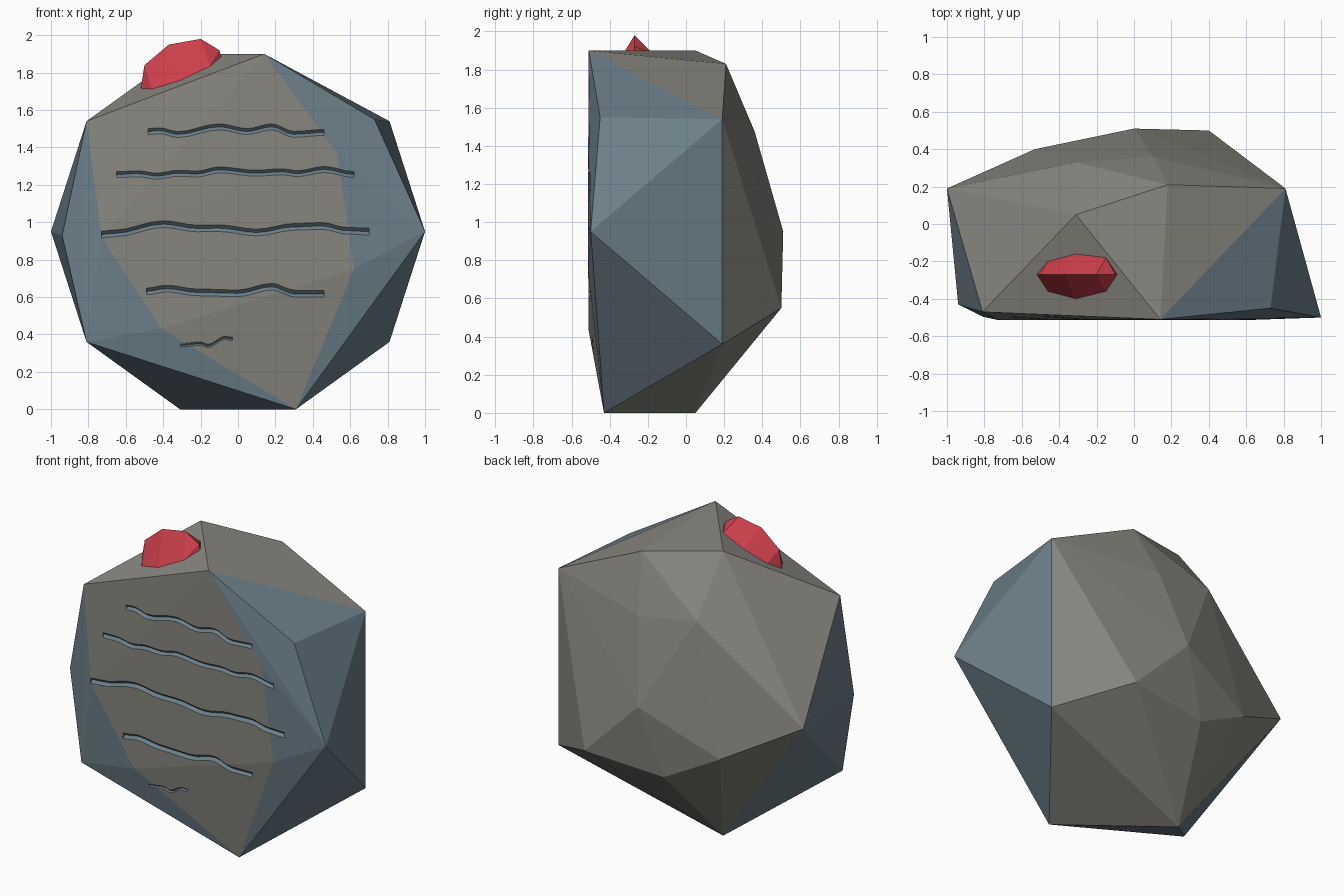
import bpy, bmesh, math
from mathutils import Vector
from mathutils.bvhtree import BVHTree

if "Cube" in bpy.data.objects:
    bpy.data.objects.remove(bpy.data.objects["Cube"])


def material(name, rgb):
    m = bpy.data.materials.new(name)
    m.diffuse_color = (*rgb, 1)
    m.use_nodes = True
    m.node_tree.nodes["Principled BSDF"].inputs["Base Color"].default_value = m.diffuse_color
    return m


stone = material("stone", (0.24, 0.235, 0.21))
slate = material("slate", (0.15, 0.21, 0.25))
red = material("red_crystal", (0.6, 0.05, 0.07))


def hull(bm, points):
    verts = [bm.verts.new(p) for p in points]
    res = bmesh.ops.convex_hull(bm, input=verts)
    loose = {g for g in res["geom_interior"] + res["geom_unused"]
             if isinstance(g, bmesh.types.BMVert)}
    bmesh.ops.delete(bm, geom=[v for v in loose if v.is_valid], context="VERTS")
    bmesh.ops.recalc_face_normals(bm, faces=bm.faces)


def finish(bm, name, mats):
    me = bpy.data.meshes.new(name)
    bm.to_mesh(me)
    bm.free()
    ob = bpy.data.objects.new(name, me)
    bpy.context.collection.objects.link(ob)
    for m in mats:
        me.materials.append(m)
    return ob


# Boulder: outline of the grey front panel, then side ring and domed back
panel = [(0.14, -0.51, 1.90), (0.53, -0.513, 1.37), (0.62, -0.513, 0.75),
         (0.31, -0.43, 0), (-0.41, -0.51, 0.43), (-0.73, -0.513, 0.92),
         (-0.81, -0.47, 1.54)]
sides = [(1, -0.50, 0.95), (0.73, -0.45, 1.55), (-0.94, -0.43, 0.93),
         (-0.81, -0.495, 0.36), (-1, 0.19, 0.95), (-0.31, 0.05, 1.90),
         (0.81, 0.19, 1.54), (0.81, 0.19, 0.36), (-0.31, 0.05, 0)]
back = [(0, 0.51, 0.95), (0.18, 0.21, 1.83), (0.10, 0.36, 1.475),
        (-0.31, 0.33, 1.54), (-0.53, 0.40, 0.70), (-0.15, 0.45, 0.50),
        (0.40, 0.50, 0.55), (0.077, 0.31, 0.32)]
bm = bmesh.new()
hull(bm, panel + sides + back)
corners = [Vector(p) for p in panel]


def on_panel(v):
    return any((v.co - c).length < 1e-4 for c in corners)


for f in bm.faces:
    c = f.calc_center_median()
    side = c.y < -0.01 and (c.z < 1.4 or (c.x > 0.4 and c.y < -0.2))
    under = c.z < 0.2 and c.y > -0.15
    f.material_index = int(side and not under and not all(map(on_panel, f.verts)))
bvh = BVHTree.FromBMesh(bm)
boulder = finish(bm, "boulder", [stone, slate])

# Wavy V-shaped grooves cut in the front: half width and (x, z) path
grooves = [
    (0.016, [(-0.48, 1.485), (-0.42, 1.49), (-0.32, 1.47), (-0.10, 1.51),
             (0.05, 1.485), (0.18, 1.51), (0.30, 1.47), (0.46, 1.48)]),
    (0.016, [(-0.65, 1.255), (-0.54, 1.26), (-0.43, 1.247), (-0.32, 1.262), (-0.22, 1.258),
             (-0.10, 1.28), (0.10, 1.262), (0.23, 1.27), (0.32, 1.26), (0.46, 1.282), (0.62, 1.255)]),
    (0.018, [(-0.73, 0.935), (-0.66, 0.94), (-0.40, 0.99), (-0.22, 0.967),
             (-0.10, 0.968), (0.10, 0.945), (0.30, 0.975), (0.45, 0.98), (0.58, 0.955), (0.70, 0.95)]),
    (0.018, [(-0.49, 0.63), (-0.38, 0.645), (-0.22, 0.625), (0, 0.62),
             (0.18, 0.655), (0.31, 0.615), (0.46, 0.615)]),
    (0.009, [(-0.31, 0.34), (-0.20, 0.35), (-0.16, 0.337), (-0.07, 0.38), (-0.03, 0.375)]),
]
bm = bmesh.new()
for w, path in grooves:
    pts = []
    for (x0, z0), (x1, z1) in zip(path, path[1:]):
        for k in range(4):
            t = k / 4
            pts.append((x0 + (x1 - x0) * t,
                        z0 + (z1 - z0) * (1 - math.cos(math.pi * t)) / 2))
    pts.append(path[-1])
    rings = []
    for x, z in pts:
        hit = bvh.ray_cast(Vector((x, -2, z)), Vector((0, 1, 0)))[0]
        y = hit.y if hit else -0.5
        rings.append([bm.verts.new(p) for p in (
            (x, y - w, z + 2 * w), (x, y - w, z - 2 * w), (x, y + w, z))])
    for a, b in zip(rings, rings[1:]):
        for i in range(3):
            j = (i + 1) % 3
            bm.faces.new((a[i], a[j], b[j], b[i]))
    bm.faces.new(rings[0])
    bm.faces.new(rings[-1][::-1])
bmesh.ops.triangulate(bm, faces=bm.faces)
bmesh.ops.recalc_face_normals(bm, faces=bm.faces)
cutter = finish(bm, "groove_cutter", [slate])
cutter.hide_render = True
mod = boulder.modifiers.new("grooves", "BOOLEAN")
mod.operation = "DIFFERENCE"
mod.solver = "EXACT"
mod.material_mode = "TRANSFER"
mod.object = cutter
bpy.context.view_layer.objects.active = boulder
bpy.ops.object.modifier_apply(modifier=mod.name)
bpy.data.objects.remove(cutter)

# Red crystal: eight-sided base lying on the sloping top, with a ridge
base = [(-0.52, -0.27), (-0.46, -0.20), (-0.31, -0.16), (-0.15, -0.18),
        (-0.09, -0.27), (-0.15, -0.36), (-0.31, -0.40), (-0.46, -0.36)]
ridge = [(-0.50, -0.27, 1.84), (-0.37, -0.27, 1.95),
         (-0.20, -0.27, 1.98), (-0.10, -0.27, 1.92)]
bm = bmesh.new()
hull(bm, [(x, y, 1.90 + 0.393 * (x - 0.14) + 0.315 * (y + 0.51)) for x, y in base] + ridge)
finish(bm, "crystal", [red])
